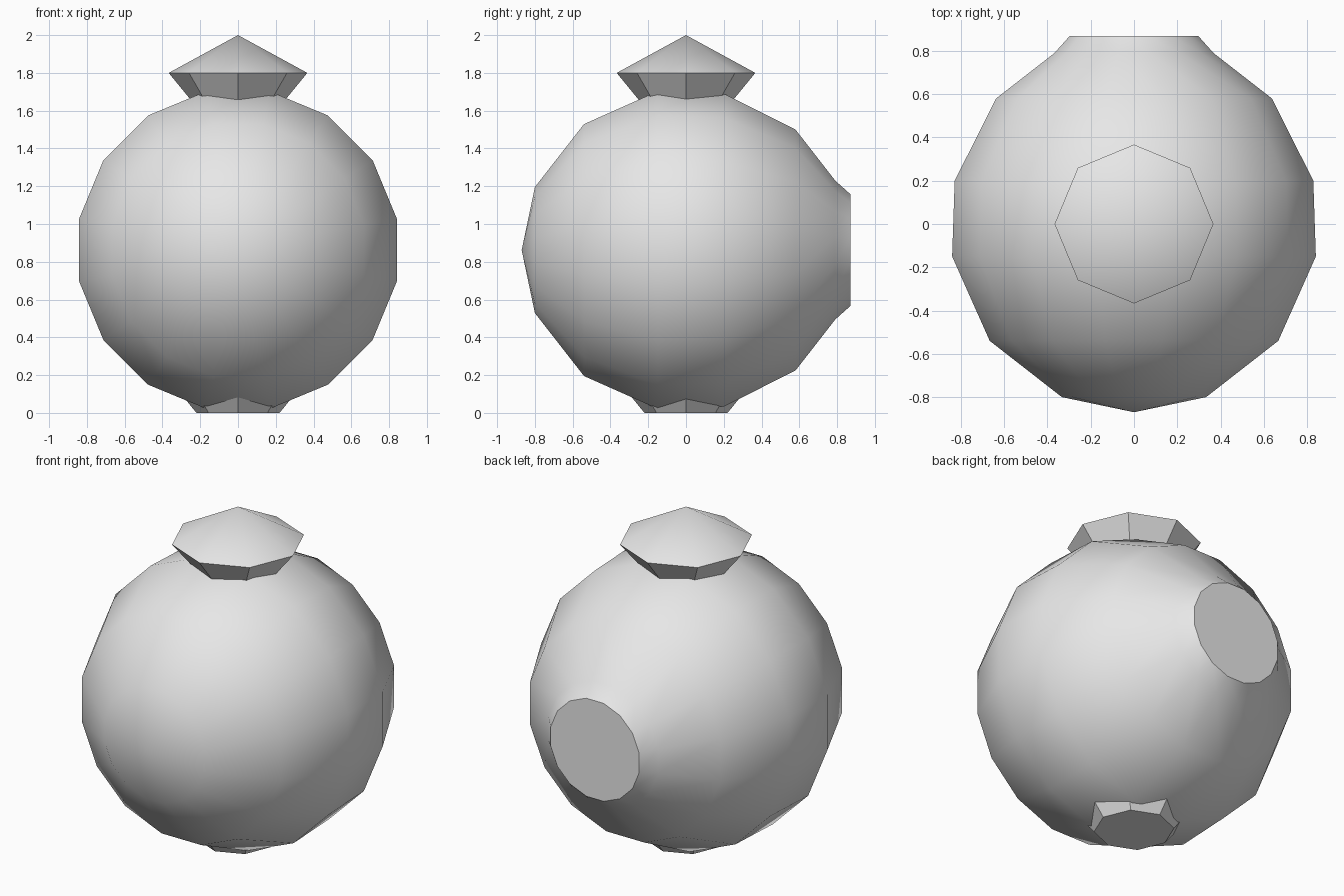
import bpy, bmesh, math

if "Cube" in bpy.data.objects:
    bpy.data.objects.remove(bpy.data.objects["Cube"])

grey = bpy.data.materials.new("light_grey")
grey.diffuse_color = (0.8, 0.8, 0.8, 1)
grey.use_nodes = True
grey.node_tree.nodes["Principled BSDF"].inputs["Base Color"].default_value = grey.diffuse_color


def lathe(name, profile, sides, axis, offset=0.0, centre=(0, 0, 0)):
    """Revolve (radius, height) points around an axis; radius 0 gives a pole."""
    bm = bmesh.new()
    rings = []
    for r, h in profile:
        ring = []
        for i in range(1 if r == 0 else sides):
            a = 2 * math.pi * i / sides + offset
            u, v = r * math.cos(a), r * math.sin(a)
            p = (u, v, h) if axis == "Z" else (u, h, v)
            ring.append(bm.verts.new([p[k] + centre[k] for k in range(3)]))
        rings.append(ring)
    for lo, hi in zip(rings, rings[1:]):
        for i in range(sides):
            j = (i + 1) % sides
            if len(lo) == 1:
                bm.faces.new((lo[0], hi[j], hi[i]))
            elif len(hi) == 1:
                bm.faces.new((lo[i], lo[j], hi[0]))
            else:
                bm.faces.new((lo[i], lo[j], hi[j], hi[i]))
    for ring in (rings[0], rings[-1]):
        if len(ring) > 1:
            bm.faces.new(ring)
    bmesh.ops.recalc_face_normals(bm, faces=bm.faces)
    mesh = bpy.data.meshes.new(name)
    bm.to_mesh(mesh)
    bm.free()
    mesh.materials.append(grey)
    ob = bpy.data.objects.new(name, mesh)
    bpy.context.collection.objects.link(ob)
    bpy.ops.object.select_all(action="DESELECT")
    ob.select_set(True)
    bpy.context.view_layer.objects.active = ob
    bpy.ops.object.shade_smooth_by_angle(angle=math.radians(30))
    return ob


# Round body lying along y, with a pole in front and a short flat neck behind
lathe("body", [(0, -0.87), (0.34, -0.80), (0.68, -0.54), (0.857, -0.15),
               (0.845, 0.20), (0.65, 0.58), (0.375, 0.79), (0.302, 0.87)],
      16, "Y", math.pi / 16, (0, 0, 0.862))

# Pointed lid on a flared base
lathe("cap", [(0.22, 1.62), (0.367, 1.80), (0, 2.0)], 8, "Z")

# Flared foot sunk into the underside
lathe("foot", [(0.22, 0), (0.367, 0.18)], 8, "Z")
